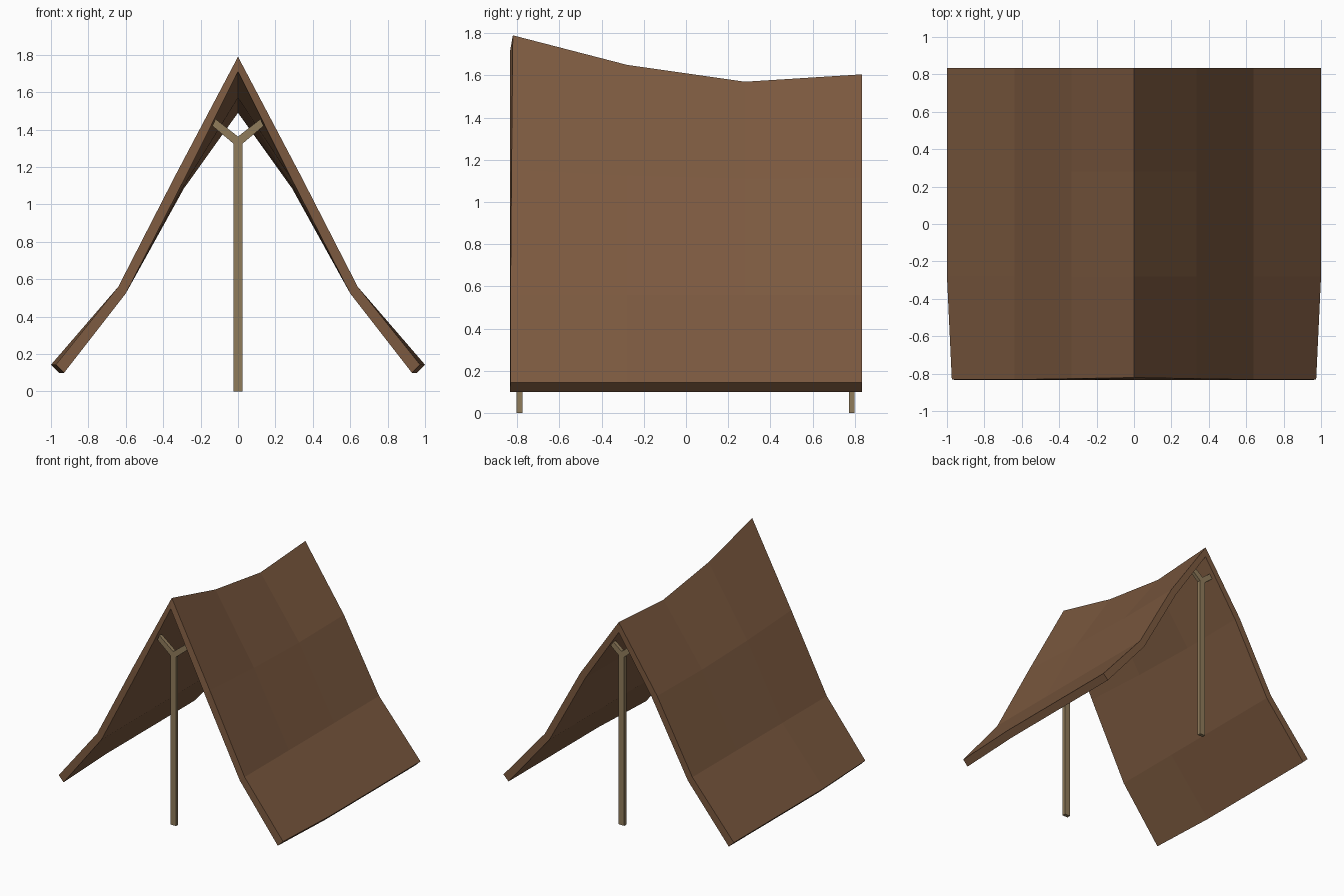
import bpy, bmesh

if "Cube" in bpy.data.objects:
    bpy.data.objects.remove(bpy.data.objects["Cube"])


def material(name, color):
    m = bpy.data.materials.new(name)
    m.diffuse_color = (*color, 1)
    m.use_nodes = True
    m.node_tree.nodes["Principled BSDF"].inputs["Base Color"].default_value = m.diffuse_color
    return m


def finish(bm, name, mat):
    bmesh.ops.recalc_face_normals(bm, faces=bm.faces)
    me = bpy.data.meshes.new(name)
    bm.to_mesh(me)
    bm.free()
    me.materials.append(mat)
    ob = bpy.data.objects.new(name, me)
    bpy.context.collection.objects.link(ob)
    return ob


hide = material("hide_brown", (0.2, 0.1, 0.05))
wood = material("pale_wood", (0.28, 0.2, 0.105))

# Canopy: closed cross-section rings lofted along y, ridge sagging in the middle
# station: y, ridge height, upper fold height, hem half width
stations = [(-0.835, 1.79, 1.155, 0.974), (-0.28, 1.65, 1.125, 1.0),
            (0.28, 1.57, 1.11, 1.0), (0.835, 1.605, 1.115, 1.0)]
bm = bmesh.new()
rings = []
for i, (y, ridge, fold, hem) in enumerate(stations):
    half = [(0, ridge), (0.335, fold), (0.64, 0.56), (hem, 0.143)]
    drop = [(0, -0.08), (-0.046, -0.024), (-0.04, -0.036), (-0.044, -0.043)]
    lean = [0.014, 0.008, 0.003, 0.003] if i == 0 else [0] * 4
    outer = [(x, y + l, z) for (x, z), l in zip(half, lean)]
    inner = [(x + dx, y, z + dz) for (x, z), (dx, dz) in zip(half, drop)]
    ring = [(-x, yy, z) for x, yy, z in outer[:0:-1]] + outer
    ring += inner[::-1] + [(-x, yy, z) for x, yy, z in inner[1:]]
    rings.append([bm.verts.new(p) for p in ring])
n = len(rings[0])
for a, b in zip(rings, rings[1:]):
    for k in range(n):
        bm.faces.new((a[k], a[(k + 1) % n], b[(k + 1) % n], b[k]))
for r in (rings[0], rings[-1]):
    for k in range(n // 2 - 1):
        bm.faces.new((r[k], r[k + 1], r[n - 2 - k], r[n - 1 - k]))
finish(bm, "canopy", hide)


# Forked poles: flat Y profile extruded in y
def pole(name, y, reach):
    right = [(0.024, 0), (0.024, 1.325),
             (0.024 + 0.113 * reach, 1.325 + 0.095 * reach),
             (0.12 * reach, 1.363 + 0.094 * reach)]
    prof = right + [(0, 1.363)] + [(-x, z) for x, z in right[::-1]]
    bm = bmesh.new()
    f = bm.faces.new([bm.verts.new((x, y - 0.014, z)) for x, z in prof])
    ext = bmesh.ops.extrude_face_region(bm, geom=[f], use_keep_orig=True)
    for v in ext["geom"]:
        if isinstance(v, bmesh.types.BMVert):
            v.co.y += 0.028
    finish(bm, name, wood)


pole("front_pole", -0.79, 1.0)
pole("back_pole", 0.786, 0.78)
